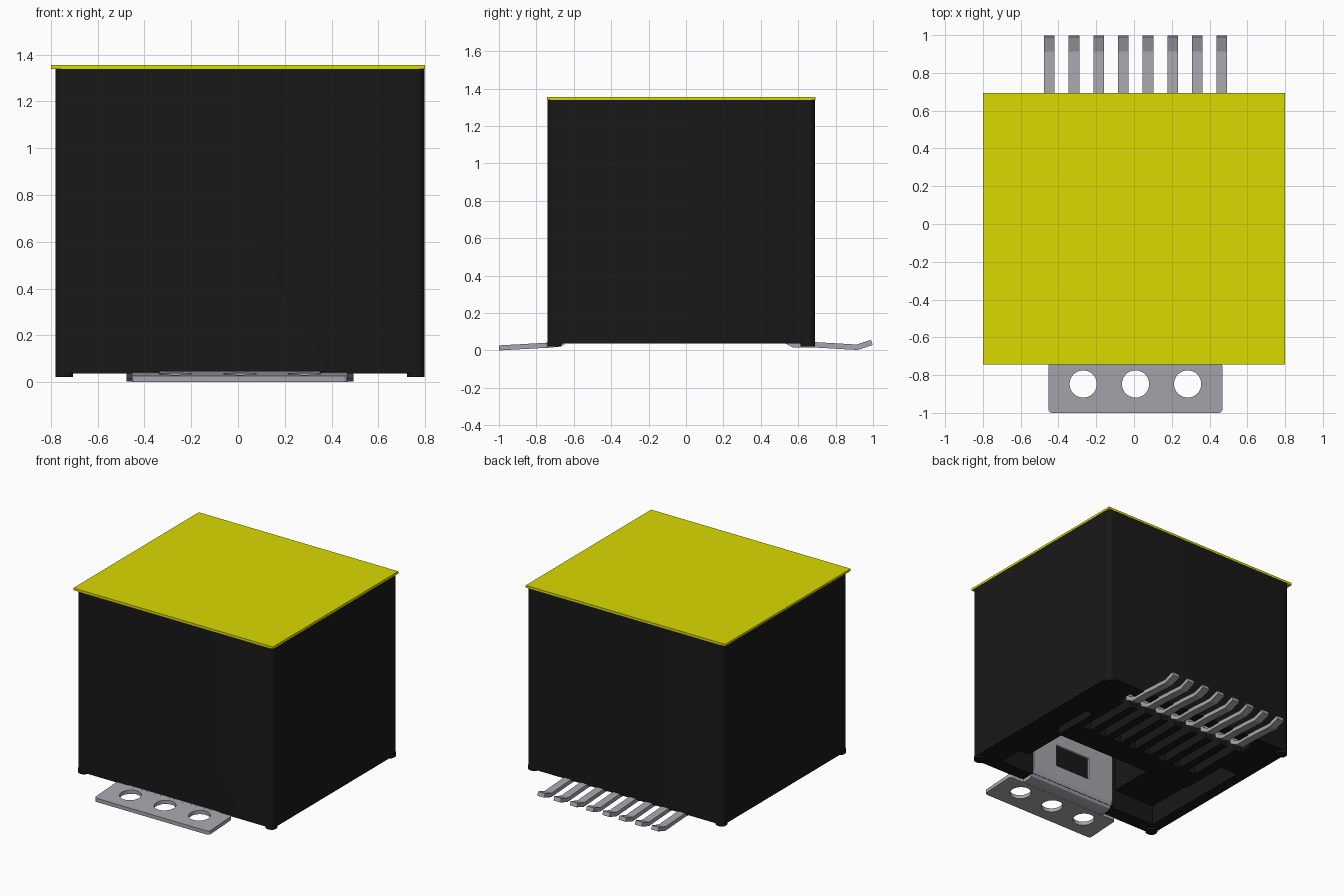
import bpy, bmesh, math
from mathutils import Vector

if "Cube" in bpy.data.objects:
    bpy.data.objects.remove(bpy.data.objects["Cube"], do_unlink=True)


def material(name, rgb):
    m = bpy.data.materials.new(name)
    m.use_nodes = True
    m.diffuse_color = (*rgb, 1)
    b = next(n for n in m.node_tree.nodes if n.type == "BSDF_PRINCIPLED")
    b.inputs["Base Color"].default_value = (*rgb, 1)
    return m


BLACK = material("black plastic", (0.009, 0.009, 0.009))
YELLOW = material("yellow film", (0.70, 0.70, 0.0))
METAL = material("grey metal", (0.38, 0.38, 0.42))


def finish(bm, name, mat):
    bmesh.ops.recalc_face_normals(bm, faces=bm.faces)
    me = bpy.data.meshes.new(name)
    bm.to_mesh(me)
    bm.free()
    ob = bpy.data.objects.new(name, me)
    bpy.context.collection.objects.link(ob)
    if mat:
        me.materials.append(mat)
    return ob


def box(name, x, y, z, mat=None, radius=0):
    """Box from (min, max) ranges, with optional rounded vertical edges."""
    bm = bmesh.new()
    bmesh.ops.create_cube(bm, size=1)
    for v in bm.verts:
        v.co = [r[0] if c < 0 else r[1] for c, r in zip(v.co, (x, y, z))]
    if radius:
        upright = [e for e in bm.edges
                   if abs(e.verts[0].co.z - e.verts[1].co.z) > 1e-5]
        bmesh.ops.bevel(bm, geom=upright, offset=radius, segments=5,
                        affect="EDGES", profile=0.5)
    return finish(bm, name, mat)


def strip(name, path, thick, x, mat):
    """Bent sheet: a (y, z) centre line thickened and extruded along x."""
    pts = [Vector(p) for p in path]
    sides = ([], [])
    for i, p in enumerate(pts):
        a = (p - pts[i - 1]).normalized() if i else None
        b = (pts[i + 1] - p).normalized() if i < len(pts) - 1 else None
        a, b = a or b, b or a
        t = (a + b).normalized()
        n = Vector((-t.y, t.x)) * thick / 2 / max(t.dot(a), 0.5)
        sides[0].append(p + n)
        sides[1].append(p - n)
    bm = bmesh.new()
    for i in range(len(pts) - 1):
        quad = (sides[0][i], sides[0][i + 1], sides[1][i + 1], sides[1][i])
        bm.faces.new([bm.verts.new((x[0], q.x, q.y)) for q in quad])
    bmesh.ops.remove_doubles(bm, verts=bm.verts, dist=1e-6)
    ext = bmesh.ops.extrude_face_region(bm, geom=list(bm.faces), use_keep_orig=True)
    for v in ext["geom"]:
        if isinstance(v, bmesh.types.BMVert):
            v.co.x = x[1]
    # Drop the inner partitions between segments
    bmesh.ops.delete(bm, geom=[f for f in bm.faces if all(len(e.link_faces) > 2
                     for e in f.edges if abs(e.verts[0].co.x - e.verts[1].co.x) > 1e-5)
                     and abs(f.normal.x) < 0.5], context="FACES_ONLY")
    return finish(bm, name, mat)


def activate(ob):
    bpy.ops.object.select_all(action="DESELECT")
    ob.select_set(True)
    bpy.context.view_layer.objects.active = ob


def cut(ob, cutter):
    mod = ob.modifiers.new("cut", "BOOLEAN")
    mod.operation = "DIFFERENCE"
    mod.solver = "EXACT"
    mod.object = cutter
    activate(ob)
    bpy.ops.object.modifier_apply(modifier=mod.name)
    bpy.data.objects.remove(cutter, do_unlink=True)


def smooth(ob):
    activate(ob)
    bpy.ops.object.shade_smooth_by_angle(angle=math.radians(30))


PIN_X = [-0.448 + 0.1305 * i for i in range(8)]

# Housing: shallow recess, deep shield well, side pockets, pin channel and comb
housing = box("housing", (-0.78, 0.798), (-0.741, 0.691), (0.037, 1.341), BLACK, 0.04)
cut(housing, box("recess", (-0.70, 0.62), (-0.64, -0.12), (-0.1, 0.18)))
cut(housing, box("shield_well", (-0.37, 0.38), (-0.64, -0.12), (-0.1, 0.56)))
for x in ((-0.70, -0.56), (0.56, 0.62)):
    cut(housing, box("side_pocket", x, (-0.2, 0.24), (-0.1, 0.18)))
cut(housing, box("tab_notch", (-0.36, 0.37), (-0.80, -0.60), (-0.1, 0.045)))
cut(housing, box("pin_channel", (-0.53, 0.54), (0.48, 0.60), (-0.1, 0.10)))
for px in PIN_X:
    cut(housing, box("comb_slot", (px - 0.035, px + 0.035), (0.06, 0.52), (-0.1, 0.30)))
smooth(housing)

# Corner feet
for name, x, y in (("front_right", (-0.78, -0.705), (-0.741, -0.665)),
                   ("front_left", (0.723, 0.798), (-0.741, -0.665)),
                   ("back_right", (-0.78, -0.705), (0.613, 0.691)),
                   ("back_left", (0.723, 0.798), (0.613, 0.691))):
    smooth(box(name + "_foot", x, y, (0.022, 0.05), BLACK, 0.034))

# Cover film
box("cover_film", (-0.80, 0.80), (-0.743, 0.693), (1.339, 1.355), YELLOW)

# Solder tab with three round holes, sloping gently down to the front
tab = box("solder_tab", (-0.453, 0.468), (-1.0, -0.735), (0, 0.027), METAL, 0.02)
for hx in (-0.269, 0.008, 0.284):
    bm = bmesh.new()
    bmesh.ops.create_cone(bm, cap_ends=True, segments=40, radius1=0.072,
                          radius2=0.072, depth=0.3)
    bmesh.ops.translate(bm, verts=bm.verts, vec=(hx, -0.847, 0))
    cut(tab, finish(bm, "hole", None))
for v in tab.data.vertices:
    v.co.z += (v.co.y + 1) * 0.055
smooth(tab)

# Upright shield plate rising from the tab into the cavity
shield = strip("shield_plate", [(-0.75, 0.028), (-0.685, 0.031), (-0.662, 0.040),
                                (-0.645, 0.062), (-0.638, 0.09), (-0.638, 0.55)],
               0.026, (-0.335, 0.35), METAL)
cut(shield, box("window", (-0.13, 0.155), (-0.72, -0.55), (0.17, 0.33)))
smooth(shield)

# Contact pins
for i, px in enumerate(PIN_X):
    strip(f"pin_{i + 1}", [(0.50, 0.16), (0.52, 0.06), (0.575, 0.030), (0.69, 0.030),
                           (0.915, 0.017), (0.994, 0.043)],
          0.029, (px - 0.028, px + 0.028), METAL)
